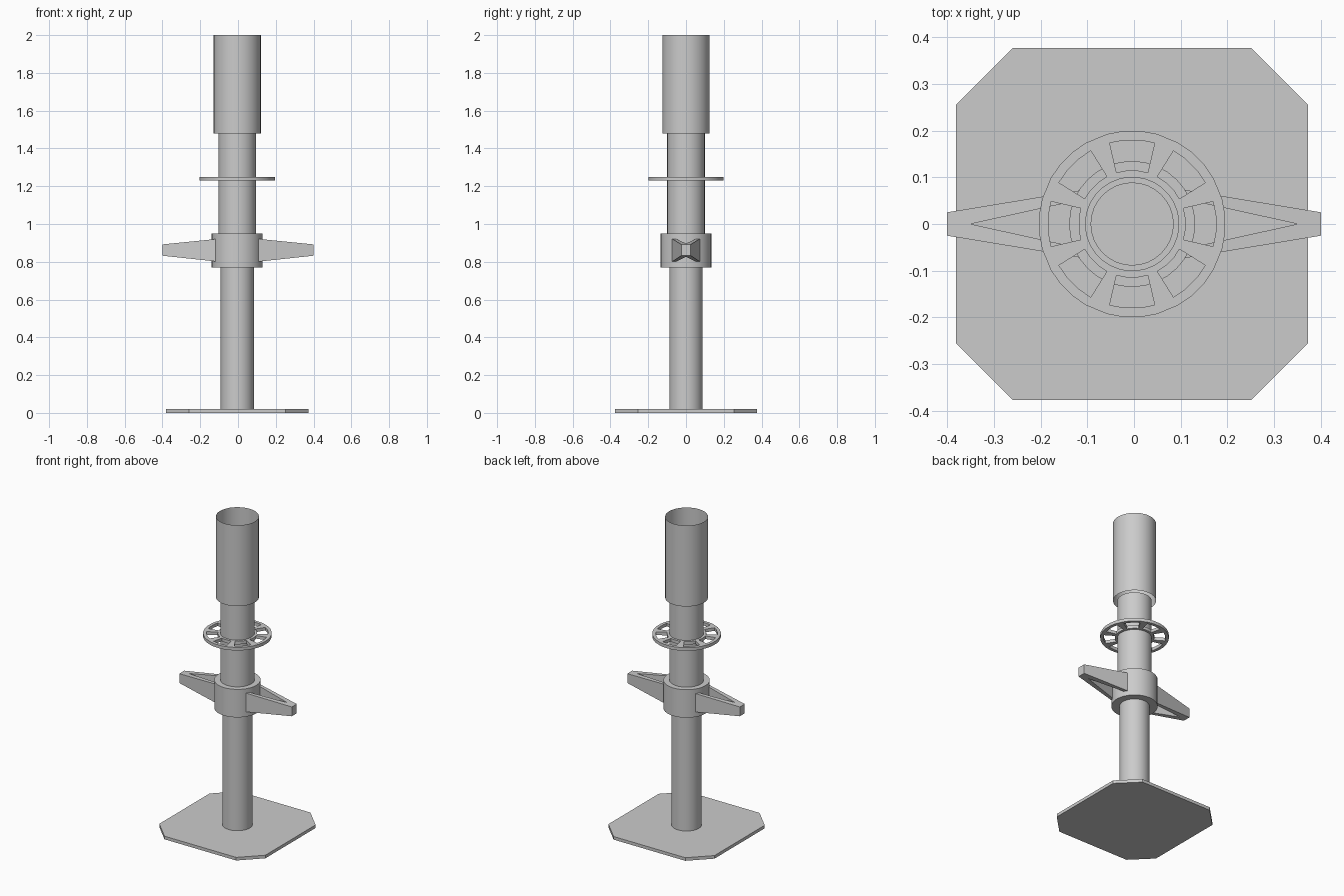
import bpy, bmesh
from math import sin, cos, pi, radians

if "Cube" in bpy.data.objects:
    bpy.data.objects.remove(bpy.data.objects["Cube"])

CX = -0.004   # axis of the post


def finish(bm, name, smooth=True):
    bmesh.ops.recalc_face_normals(bm, faces=bm.faces)
    me = bpy.data.meshes.new(name)
    bm.to_mesh(me)
    bm.free()
    ob = bpy.data.objects.new(name, me)
    bpy.context.collection.objects.link(ob)
    if smooth:
        bpy.ops.object.select_all(action='DESELECT')
        ob.select_set(True)
        bpy.context.view_layer.objects.active = ob
        bpy.ops.object.shade_smooth_by_angle(angle=radians(30))
    return ob


def lathe(name, profile, closed=False, n=32):
    """Revolve (radius, z) points around the post axis."""
    bm = bmesh.new()
    rings = [[bm.verts.new((CX + r * cos(2 * pi * k / n), r * sin(2 * pi * k / n), z))
              for k in range(n)] for r, z in profile]
    pairs = list(zip(rings, rings[1:]))
    if closed:
        pairs.append((rings[-1], rings[0]))
    for a, b in pairs:
        for k in range(n):
            j = (k + 1) % n
            bm.faces.new((a[k], a[j], b[j], b[k]))
    return finish(bm, name)


def thicken(bm, h):
    """Extrude all flat faces upward into a solid."""
    ext = bmesh.ops.extrude_face_region(bm, geom=bm.faces[:], use_keep_orig=True)
    top = [v for v in ext["geom"] if isinstance(v, bmesh.types.BMVert)]
    bmesh.ops.translate(bm, verts=top, vec=(0, 0, h))
    return top


# base plate with clipped corners
a, c = 0.377, 0.255
bm = bmesh.new()
pts = [(a, -c), (a, c), (c, a), (-c, a), (-a, c), (-a, -c), (-c, -a), (c, -a)]
bm.faces.new([bm.verts.new((CX + x, y, 0)) for x, y in pts])
thicken(bm, 0.02)
finish(bm, "base_plate", False)

# thin-walled open tubes
lathe("lower_tube", [(0.088, 0.02), (0.088, 0.95)])
lathe("middle_tube", [(0.1, 0.94), (0.1, 1.48)])
lathe("upper_tube", [(0.125, 1.48), (0.125, 2.0)])

# nut collar
lathe("nut_collar", [(0.088, 0.77), (0.135, 0.77), (0.135, 0.95), (0.088, 0.95)], True)

# rosette disc with eight windows
bm = bmesh.new()
rings = []
for r, s in ((0.1, 1.06), (0.115, 1.06), (0.18, 0.97), (0.2, 0.97)):
    ring = []
    for sector in range(8):
        for off in (-16, -6, 6, 16):
            t = radians(sector * 45 + off * s)
            ring.append(bm.verts.new((CX + r * cos(t), r * sin(t), 1.23)))
    rings.append(ring)
for i in range(3):
    for k in range(32):
        if i == 1 and k % 4 != 3:
            continue   # window opening
        j = (k + 1) % 32
        bm.faces.new((rings[i][k], rings[i][j], rings[i + 1][j], rings[i + 1][k]))
thicken(bm, 0.02)
finish(bm, "rosette_disc")

# tapered handles, each a V of two arms joined at the tip
outline = [(0.1, 0.0745), (0.1, 0.055), (0.35, 0), (0.1, -0.055),
           (0.1, -0.0745), (0.4, -0.025), (0.4, 0.025)]
for side, name in ((1, "right_handle"), (-1, "left_handle")):
    bm = bmesh.new()
    bm.faces.new([bm.verts.new((side * x, y, 0.80 + (x - 0.1) * 0.107)) for x, y in outline])
    for v in thicken(bm, 0.0):
        v.co.z = 0.922 - (abs(v.co.x) - 0.1) * 0.1
    finish(bm, name, False)
